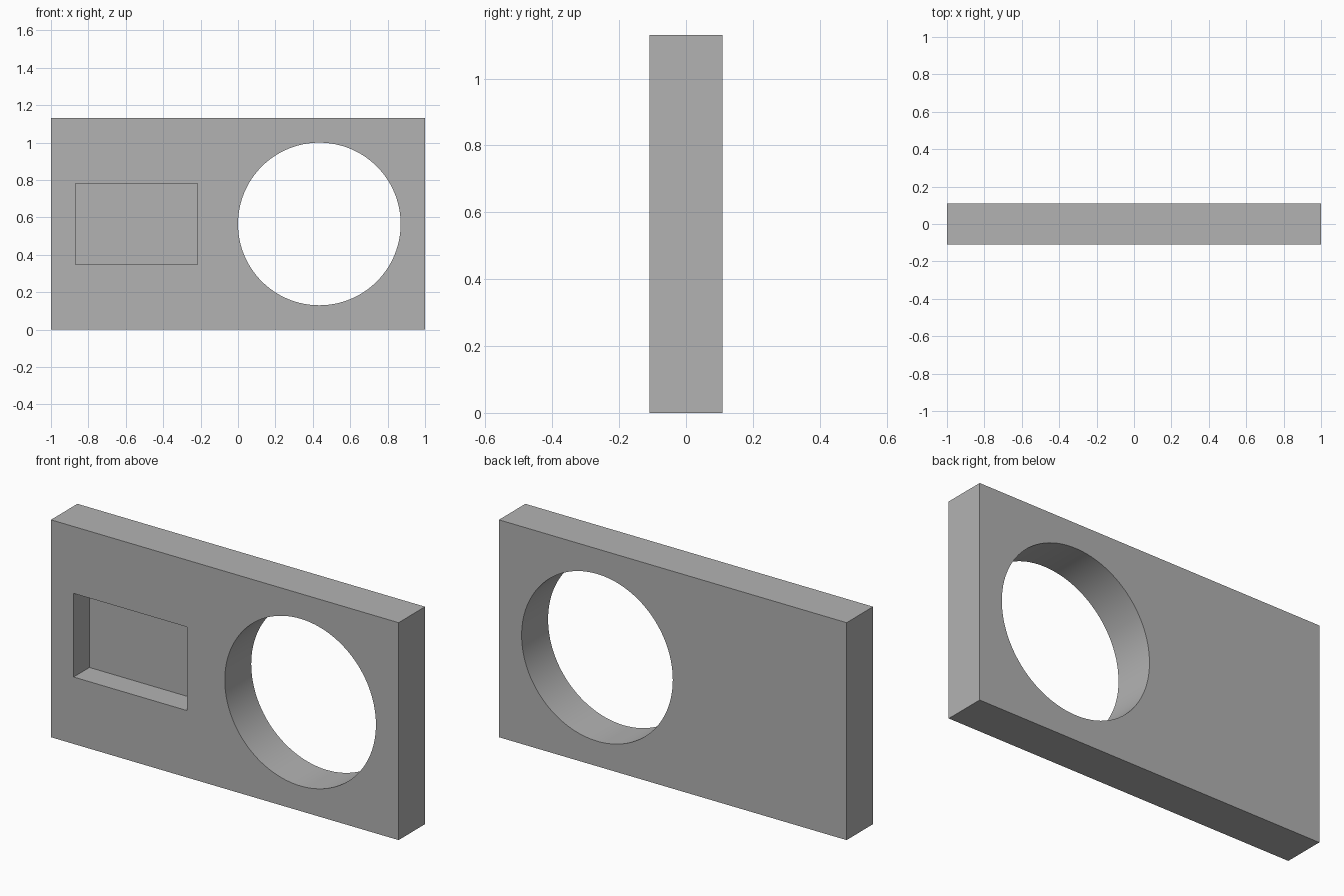
import bpy
import math

if "Cube" in bpy.data.objects:
    bpy.data.objects.remove(bpy.data.objects["Cube"], do_unlink=True)

U = 2 / 46                      # design unit: the plate is 46 x 5 x 26 units
WIDTH, DEPTH, HEIGHT = 46 * U, 5 * U, 26 * U
MID_Z = HEIGHT / 2
FRONT = -DEPTH / 2

grey = bpy.data.materials.new("plain_grey")
grey.use_nodes = True
colour = (0.448, 0.448, 0.448, 1)
grey.diffuse_color = colour
grey.node_tree.nodes["Principled BSDF"].inputs["Base Color"].default_value = colour


def box(name, size, location):
    bpy.ops.mesh.primitive_cube_add(size=1, location=location)
    ob = bpy.context.object
    ob.name = name
    ob.scale = size
    bpy.ops.object.transform_apply(location=False, rotation=False, scale=True)
    ob.data.materials.append(grey)
    return ob


def cut(target, cutter):
    cutter.hide_render = True
    mod = target.modifiers.new(cutter.name, "BOOLEAN")
    mod.operation = "DIFFERENCE"
    mod.solver = "EXACT"
    mod.object = cutter
    bpy.ops.object.select_all(action="DESELECT")
    bpy.context.view_layer.objects.active = target
    target.select_set(True)
    bpy.ops.object.modifier_apply(modifier=mod.name)
    bpy.data.objects.remove(cutter, do_unlink=True)


# Rectangular plate
plate = box("plate", (WIDTH, DEPTH, HEIGHT), (0, 0, MID_Z))

# Round hole right through
bpy.ops.mesh.primitive_cylinder_add(
    vertices=128, radius=10 * U, depth=DEPTH * 2,
    location=(10 * U, 0, MID_Z), rotation=(math.pi / 2, 0, 0))
hole = bpy.context.object
hole.name = "hole_cutter"
hole.data.materials.append(grey)
cut(plate, hole)

# Blind rectangular pocket in the front, 3 units deep
pocket = box("pocket_cutter", (15 * U, 6 * U, 10 * U), (-12.5 * U, FRONT, MID_Z))
cut(plate, pocket)

# Smooth hole wall, sharp edges elsewhere
bpy.ops.object.shade_smooth_by_angle(angle=math.radians(30))
